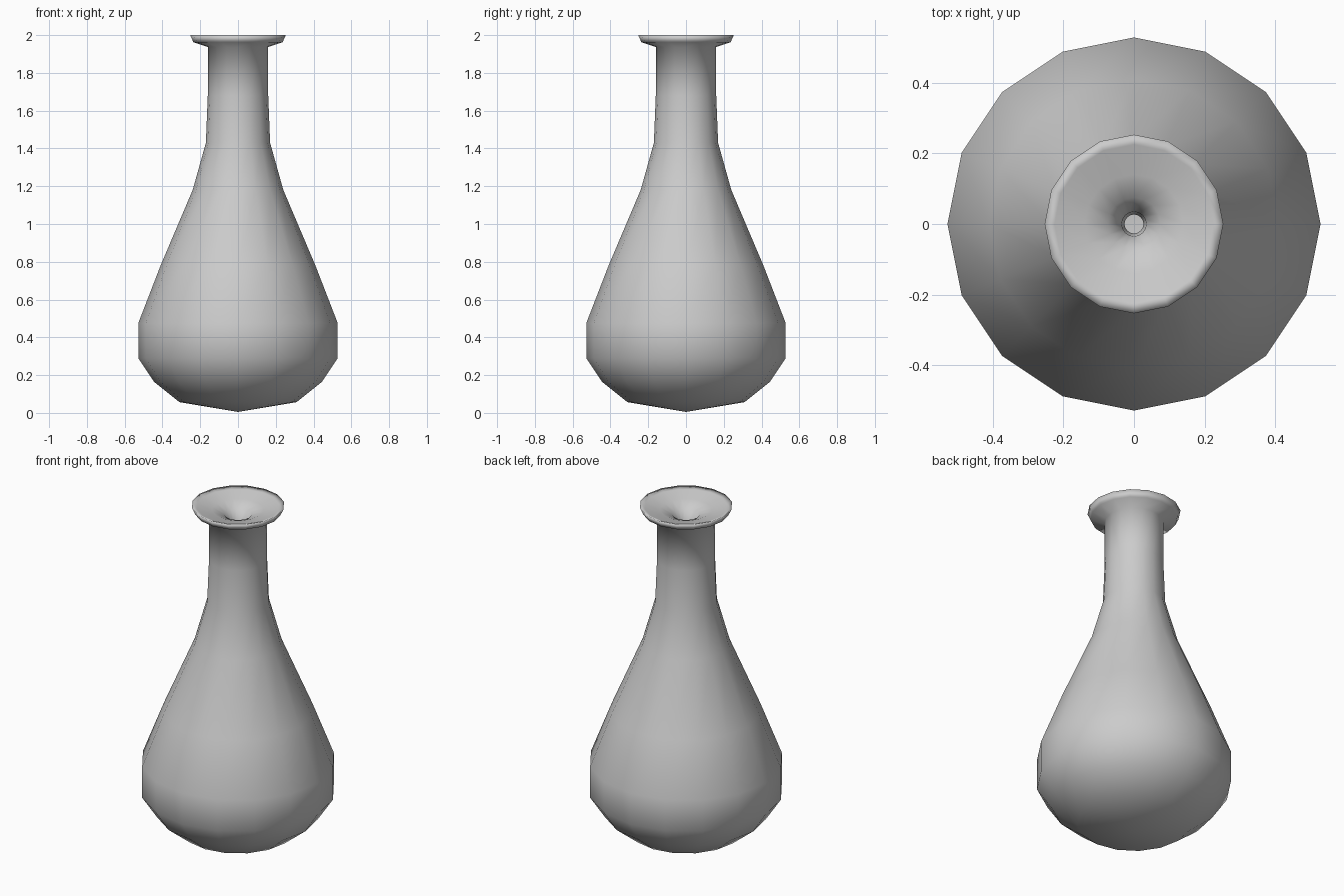
import bpy, bmesh, math

if "Cube" in bpy.data.objects:
    bpy.data.objects.remove(bpy.data.objects["Cube"])

SIDES = 16

# radius, height: up the outside, over the lip, down the throat and inside
outer = [(0, 0.005), (0.31, 0.057), (0.445, 0.165), (0.528, 0.29), (0.528, 0.475),
         (0.41, 0.78), (0.24, 1.18), (0.17, 1.43), (0.16, 1.68), (0.16, 1.937),
         (0.236, 1.962), (0.253, 2.0)]
inner = [(0.225, 1.99), (0.14, 1.972), (0.075, 1.945), (0.035, 1.88), (0.027, 1.75),
         (0.03, 1.45), (0.11, 1.14), (0.29, 0.74), (0.40, 0.45), (0.40, 0.33),
         (0.25, 0.18), (0, 0.13)]


def lathe(name, profile):
    bm = bmesh.new()
    rings = []
    for r, z in profile:
        n = SIDES if r > 0 else 1
        rings.append([bm.verts.new((r * math.cos(2 * math.pi * i / SIDES),
                                    r * math.sin(2 * math.pi * i / SIDES), z - 0.0))
                      for i in range(n)])
    for a, b in zip(rings, rings[1:]):
        for i in range(SIDES):
            j = (i + 1) % SIDES
            quad = [a[i % len(a)], a[j % len(a)], b[j % len(b)], b[i % len(b)]]
            bm.faces.new(list(dict.fromkeys(quad)))
    bmesh.ops.recalc_face_normals(bm, faces=bm.faces)
    for f in bm.faces:
        f.smooth = True
    mesh = bpy.data.meshes.new(name)
    bm.to_mesh(mesh)
    bm.free()
    obj = bpy.data.objects.new(name, mesh)
    bpy.context.collection.objects.link(obj)
    return obj


# Round-bellied bottle with flared lip and narrow throat
lathe("bottle", outer + inner)
